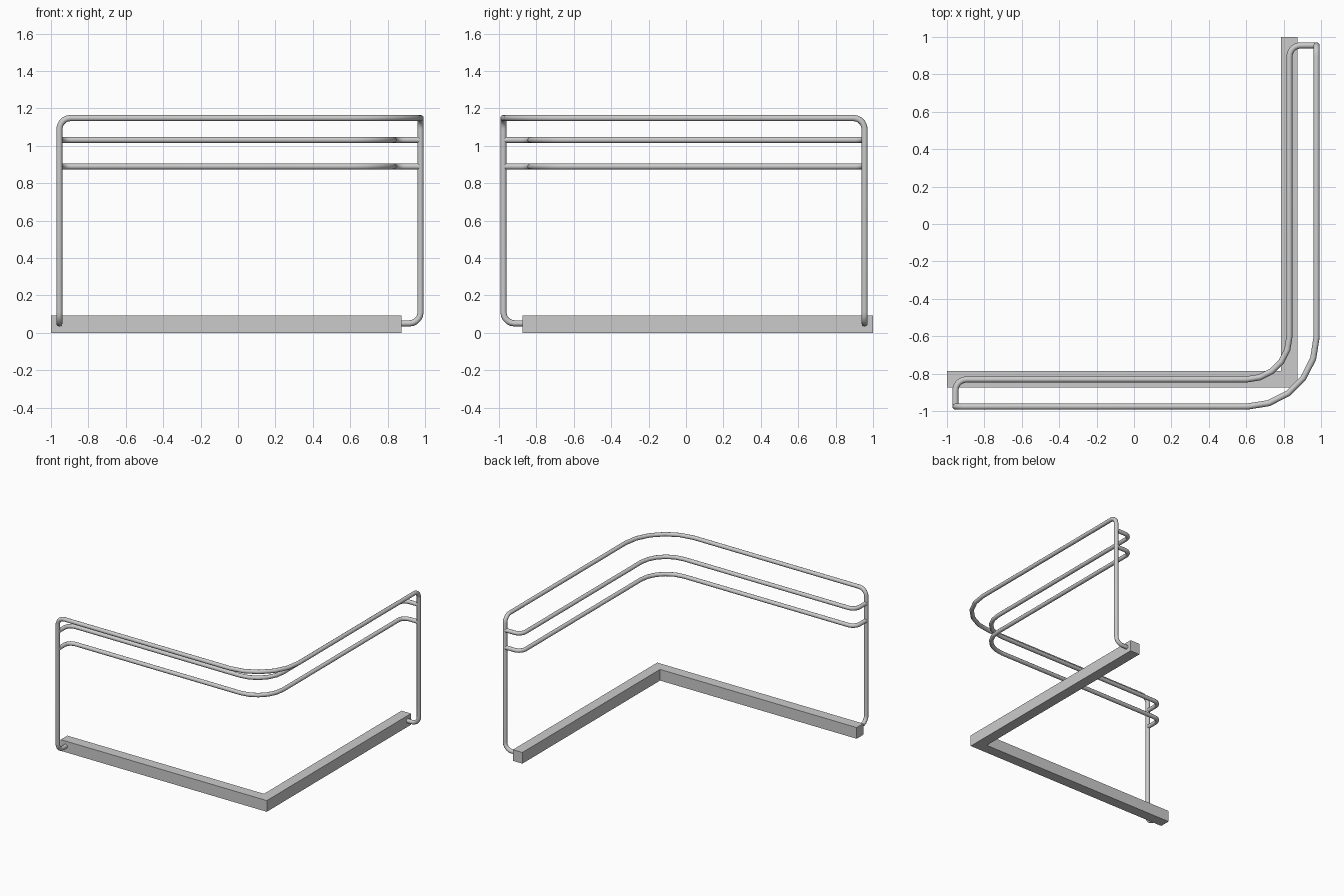
import bpy, bmesh
from math import tan
from mathutils import Vector

if "Cube" in bpy.data.objects:
    bpy.data.objects.remove(bpy.data.objects["Cube"])

TUBE = 0.0165   # tube radius
OUT, IN, END = 0.976, 0.831, 0.955   # outer line, inner line, open-end line


def fillet(points, radii, steps=5):
    """Round every inner corner of a polyline with an arc."""
    pts = [Vector(p) for p in points]
    path = [pts[0]]
    for a, b, c, r in zip(pts, pts[1:], pts[2:], radii):
        u, v = (a - b).normalized(), (c - b).normalized()
        reach = r / tan(u.angle(v) / 2)
        centre = b + (u + v).normalized() * (r ** 2 + reach ** 2) ** 0.5
        start, end = (b + u * reach - centre).normalized(), (b + v * reach - centre).normalized()
        for i in range(steps + 1):
            path.append(centre + start.slerp(end, i / steps).normalized() * r)
    return path + [pts[-1]]


def tube(name, half_points, corner, radii, corner_radius):
    """Tube following half a path, the corner, then the half mirrored over y = -x."""
    other = [(-y, -x, z) for x, y, z in reversed(half_points)]
    path = fillet(half_points + [corner] + other, radii + [corner_radius] + radii[::-1])
    curve = bpy.data.curves.new(name, 'CURVE')
    curve.dimensions = '3D'
    curve.twist_mode = 'MINIMUM'
    curve.bevel_depth = TUBE
    curve.bevel_resolution = 4
    curve.use_fill_caps = True
    spline = curve.splines.new('POLY')
    spline.points.add(len(path) - 1)
    for point, co in zip(spline.points, path):
        point.co = (*co, 1)
    spline.use_smooth = True
    bpy.context.collection.objects.link(bpy.data.objects.new(name, curve))


# L-shaped base beam
bm = bmesh.new()
outline = [(-1, -0.873), (0.873, -0.873), (0.873, 1), (0.787, 1), (0.787, -0.787), (-1, -0.787)]
face = bm.faces.new([bm.verts.new((x, y, 0)) for x, y in outline])
top = bmesh.ops.extrude_face_region(bm, geom=[face])['geom']
bmesh.ops.translate(bm, vec=(0, 0, 0.092), verts=[v for v in top if isinstance(v, bmesh.types.BMVert)])
bmesh.ops.recalc_face_normals(bm, faces=bm.faces)
mesh = bpy.data.meshes.new("base_beam")
bm.to_mesh(mesh)
bm.free()
bpy.context.collection.objects.link(bpy.data.objects.new("base_beam", mesh))

# Main frame: out of the beam, up the post, along the top
tube("main_frame",
     [(-END, -0.85, 0.05), (-END, -OUT, 0.05), (-END, -OUT, 1.148)],
     (OUT, -OUT, 1.148), [0.06, 0.06], 0.37)

# Two inner rails joined to the posts
for name, z in (("upper_inner_rail", 1.031), ("lower_inner_rail", 0.889)):
    tube(name, [(-END, -OUT, z), (-END, -IN, z)], (IN, -IN, z), [0.06], 0.23)
